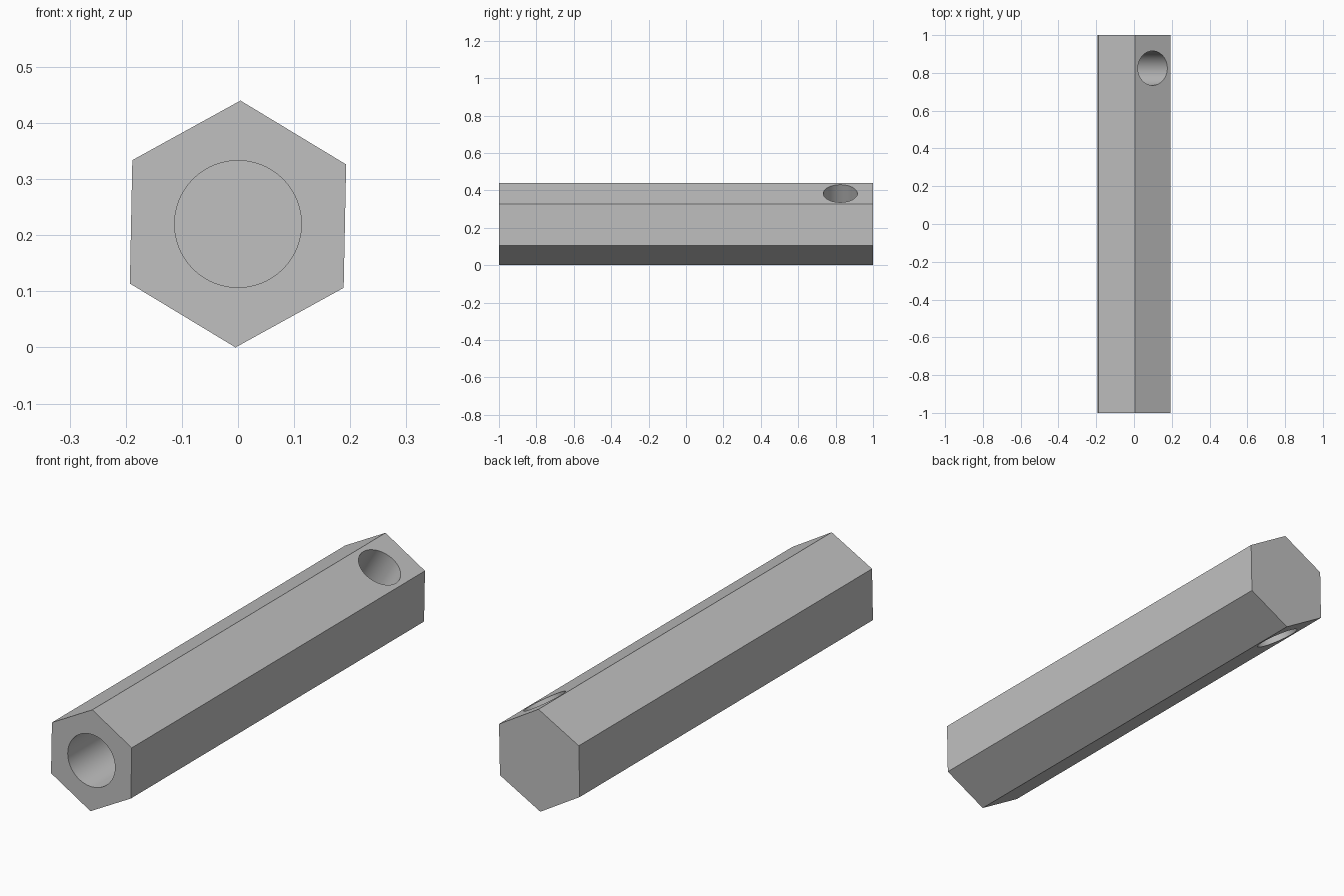
import bpy
from math import pi, radians

if "Cube" in bpy.data.objects:
    bpy.data.objects.remove(bpy.data.objects["Cube"], do_unlink=True)

RADIUS = 0.22          # corner radius of the hexagon
LENGTH = 2.0
ROLL = radians(1.15)   # slight twist of the bar about its own axis

grey = bpy.data.materials.new("plain_grey")
grey.use_nodes = True
colour = (0.53, 0.53, 0.53, 1)
grey.diffuse_color = colour
grey.node_tree.nodes["Principled BSDF"].inputs["Base Color"].default_value = colour


def prism(name, sides, radius, depth, location, rotation):
    bpy.ops.mesh.primitive_cylinder_add(vertices=sides, radius=radius, depth=depth,
                                        location=location, rotation=rotation)
    obj = bpy.context.object
    obj.name = name
    obj.data.materials.append(grey)
    return obj


def cut(body, cutter):
    cutter.hide_render = True
    mod = body.modifiers.new(cutter.name, 'BOOLEAN')
    mod.operation = 'DIFFERENCE'
    mod.solver = 'EXACT'
    mod.object = cutter
    bpy.context.view_layer.objects.active = body
    bpy.ops.object.modifier_apply(modifier=mod.name)
    bpy.data.objects.remove(cutter, do_unlink=True)


# Hexagonal bar lying along y
bar = prism("hexagonal_bar", 6, RADIUS, LENGTH, (0, 0, RADIUS), (pi / 2, ROLL, 0))

# Blind bore in the front end
bore_depth = 1.0
bore = prism("bore_cutter", 96, 0.113, bore_depth + 0.2,
             (0, -LENGTH / 2 + bore_depth / 2 - 0.1, RADIUS), (pi / 2, 0, 0))
cut(bar, bore)

# Cross hole near the back, square to a pair of opposite flats
cross = prism("cross_hole_cutter", 96, 0.091, 1.0,
              (0, 0.825, RADIUS), (0, pi / 6 + ROLL, 0))
cut(bar, cross)

# Smooth hole walls, crisp flats
bpy.ops.object.select_all(action='DESELECT')
bar.select_set(True)
bpy.context.view_layer.objects.active = bar
bpy.ops.object.shade_smooth_by_angle(angle=radians(30))
